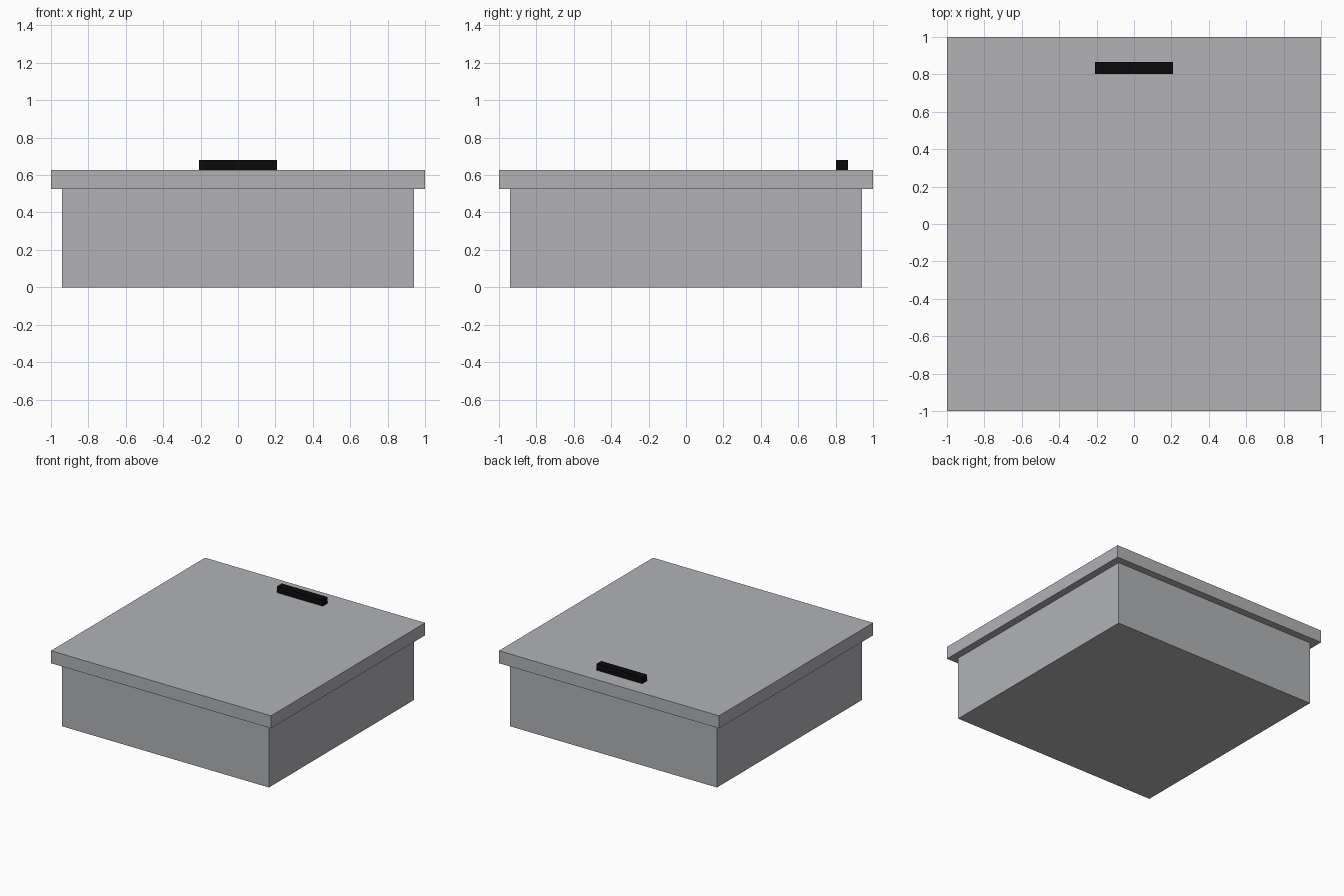
import bpy

old = bpy.data.objects.get("Cube")
if old:
    bpy.data.objects.remove(old, do_unlink=True)


def material(name, rgb):
    mat = bpy.data.materials.new(name)
    mat.use_nodes = True
    mat.diffuse_color = (*rgb, 1)
    mat.node_tree.nodes["Principled BSDF"].inputs["Base Color"].default_value = (*rgb, 1)
    return mat


def box(name, low, high, mat):
    """Axis-aligned box between two opposite corners."""
    centre = [(a + b) / 2 for a, b in zip(low, high)]
    bpy.ops.mesh.primitive_cube_add(size=1, location=centre)
    obj = bpy.context.object
    obj.name = name
    obj.scale = [b - a for a, b in zip(low, high)]
    bpy.ops.object.transform_apply(location=False, rotation=False, scale=True)
    obj.data.materials.append(mat)
    return obj


grey = material("light grey", (0.445, 0.45, 0.47))
black = material("black", (0.003, 0.003, 0.003))

# Square tub with an overhanging lid
box("tub", (-0.94, -0.94, 0), (0.94, 0.94, 0.525), grey)
box("lid", (-1, -1, 0.525), (1, 1, 0.628), grey)

# Bar handle near the back edge of the lid
box("handle", (-0.208, 0.803, 0.628), (0.208, 0.865, 0.68), black)
